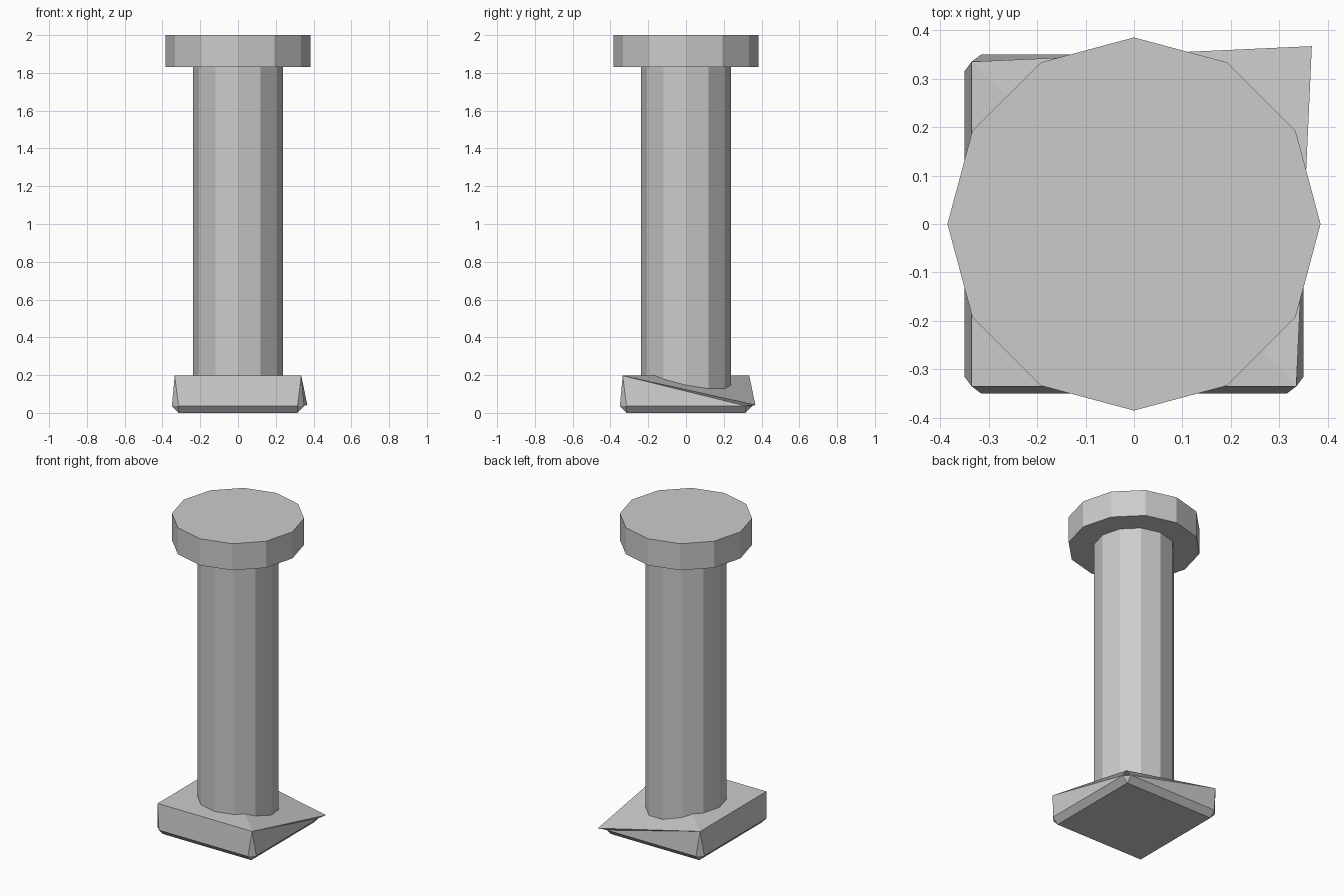
import bpy, bmesh

if "Cube" in bpy.data.objects:
    bpy.data.objects.remove(bpy.data.objects["Cube"])


def cylinder(name, radius, z0, z1):
    # 12-sided flat-shaded column with a vertex on the x axis
    bpy.ops.mesh.primitive_cylinder_add(vertices=12, radius=radius, depth=z1 - z0,
                                        location=(0, 0, (z0 + z1) / 2))
    bpy.context.object.name = name
    return bpy.context.object


# Round cap and shaft
cylinder("cap", 0.385, 1.83, 2.0)
cylinder("shaft", 0.237, 0.10, 1.83)

# Square foot: chamfered underside, one top corner crushed down and outward
bm = bmesh.new()
signs = [(-1, -1), (1, -1), (1, 1), (-1, 1)]
bottom = [bm.verts.new((0.315 * x, 0.315 * y, 0)) for x, y in signs]
top = [bm.verts.new((0.335 * x, 0.335 * y, 0.197)) for x, y in signs]
top[2].co = (0.367, 0.367, 0.042)

# Each corner of the middle ring is cut: one point on the x side, one on the y side
on_x = [bm.verts.new((0.35 * x, 0.315 * y, 0.037)) for x, y in signs]
on_y = [bm.verts.new((0.315 * x, 0.35 * y, 0.037)) for x, y in signs]

bm.faces.new(bottom)
bm.faces.new((top[0], top[1], top[3]))
bm.faces.new((top[1], top[2], top[3]))
for i in range(4):
    j = (i + 1) % 4
    ring = on_y if i % 2 == 0 else on_x
    a, b = ring[i], ring[j]
    bm.faces.new((bottom[i], bottom[j], b, a))        # lower chamfer
    if i == 2:                                        # side wall, split in two
        bm.faces.new((a, b, top[j]))
        bm.faces.new((a, top[j], top[i]))
    else:
        bm.faces.new((a, b, top[i]))
        bm.faces.new((b, top[j], top[i]))
    bm.faces.new((bottom[i], on_x[i], on_y[i]))       # cut corner
    bm.faces.new((top[i], on_x[i], on_y[i]))
bmesh.ops.recalc_face_normals(bm, faces=bm.faces)
mesh = bpy.data.meshes.new("foot")
bm.to_mesh(mesh)
bm.free()
bpy.context.collection.objects.link(bpy.data.objects.new("foot", mesh))
